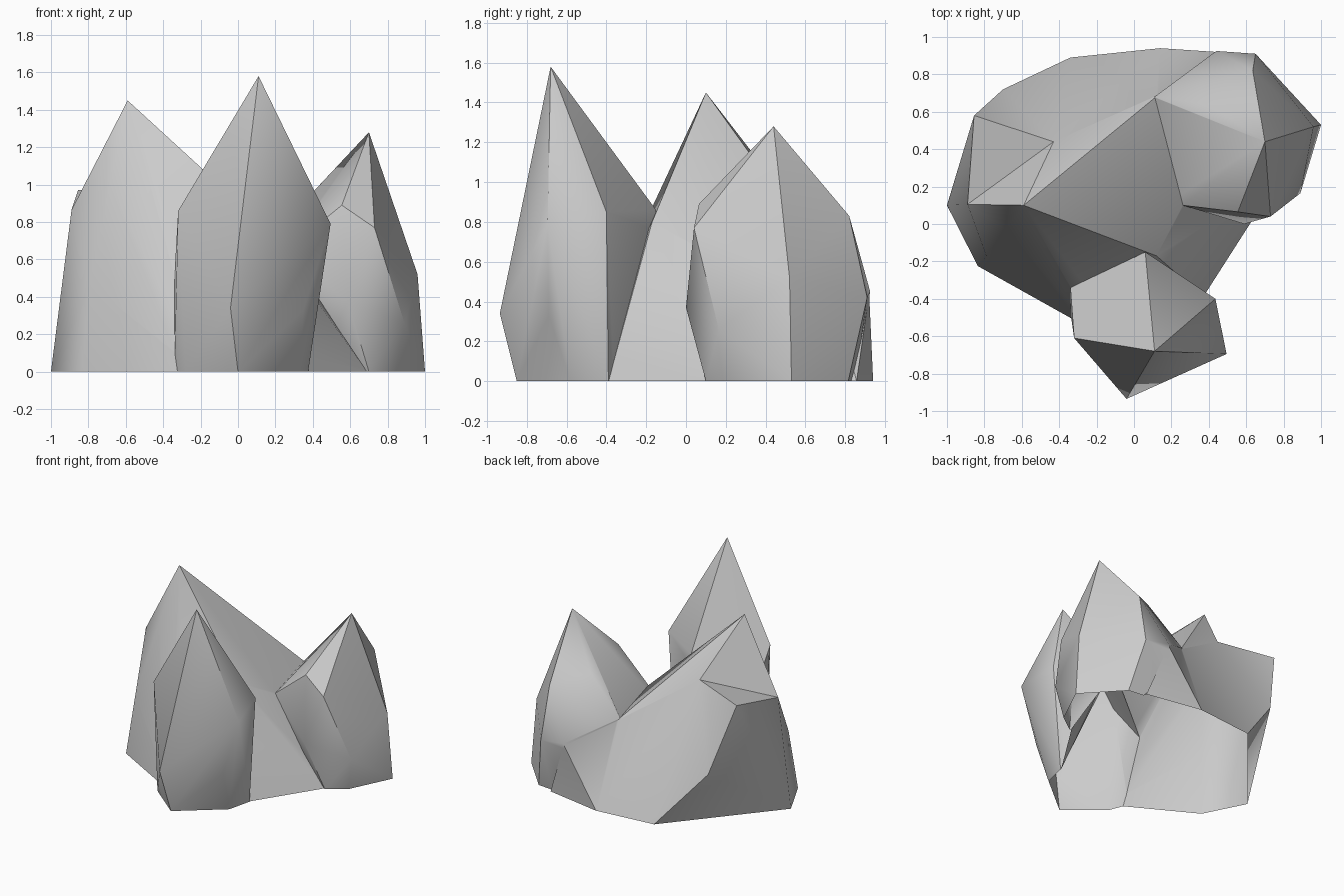
import bpy
import bmesh
import math

cube = bpy.data.objects.get("Cube")
if cube:
    bpy.data.objects.remove(cube, do_unlink=True)

# One stone grey for every rock
stone = bpy.data.materials.new("stone_grey")
stone.use_nodes = True
grey = (0.6, 0.6, 0.6, 1)
stone.diffuse_color = grey
stone.node_tree.nodes["Principled BSDF"].inputs["Base Color"].default_value = grey


def finish(bm, name):
    """Turn a closed bmesh into a stone object."""
    bmesh.ops.recalc_face_normals(bm, faces=bm.faces[:])
    mesh = bpy.data.meshes.new(name)
    bm.to_mesh(mesh)
    bm.free()
    mesh.materials.append(stone)
    rock = bpy.data.objects.new(name, mesh)
    bpy.context.scene.collection.objects.link(rock)
    return rock


def hull_rock(name, apex, shoulder, foot):
    """Faceted crystal: apex, shoulder corners, footprint on the ground."""
    bm = bmesh.new()
    for co in [apex] + shoulder + [(x, y, 0) for x, y in foot]:
        bm.verts.new(co)
    bmesh.ops.convex_hull(bm, input=bm.verts[:])
    loose = [v for v in bm.verts if not v.link_faces]
    bmesh.ops.delete(bm, geom=loose, context="VERTS")
    return finish(bm, name)


def fan_rock(name, corners, fans, floor):
    """Rock of triangle fans: each fan lists its hub, then its rim corners."""
    bm = bmesh.new()
    points = {key: bm.verts.new(co) for key, co in corners.items()}
    for fan in fans:
        hub, *rim = [points[key] for key in fan.split()]
        for a, b in zip(rim, rim[1:]):
            bm.faces.new((hub, a, b))
    bm.faces.new([points[key] for key in floor.split()])
    return finish(bm, name)


# Tall front rock
front_rock = hull_rock(
    "front_rock",
    (0.11, -0.68, 1.58),
    [(-0.04, -0.935, 0.34), (0.495, -0.695, 0.79), (0.35, -0.69, 0.33),
     (0.435, -0.4, 0.85), (0.06, -0.15, 0.86), (-0.34, -0.34, 0.51),
     (-0.32, -0.61, 0.86)],
    [(0, -0.85), (0.33, -0.58), (0.375, -0.39), (0.06, -0.25),
     (-0.34, -0.47), (-0.28, -0.62)],
)

# Short side rock
side_rock = hull_rock(
    "side_rock",
    (0.7, 0.44, 1.28),
    [(0.555, 0.065, 0.89), (0.26, 0.1, 0.65), (0.73, 0.04, 0.77),
     (0.59, 0, 0.37), (0.89, 0.165, 0.26), (0.96, 0.52, 0.52),
     (0.635, 0.82, 0.83), (0.65, 0.91, 0.42), (0.44, 0.925, 0.45),
     (0.395, 0.64, 0.92), (0.11, 0.68, 0.65)],
    [(0.7, 0.1), (0.84, 0.2), (1, 0.53), (0.735, 0.815),
     (0.4, 0.85), (0.25, 0.6), (0.4, 0.25)],
)

# Broad main rock, with a notched ledge at its back corner
cluster = fan_rock(
    "rock_cluster",
    {
        "apex": (-0.59, 0.1, 1.45),
        "brow": (-0.685, -0.025, 1.0),
        "cheek": (-0.79, -0.17, 0.465),
        "toe": (-0.835, -0.225, 0),
        "front": (-0.2, -0.58, 0),
        "saddle": (0.12, -0.17, 0.8),
        "foot": (0.37, -0.39, 0),
        "heel": (0.69, 0.11, 0),
        "slope": (0.26, 0.1, 0.655),
        "ridge": (0.13, 0.69, 0.63),
        "bulge": (0.44, 0.92, 0.44),
        "end": (0.6, 0.857, 0),
        "back": (0.14, 0.94, 0),
        "rear": (-0.34, 0.89, 0),
        "hip": (-0.7, 0.72, 0.43),
        "horn": (-0.855, 0.58, 0.97),
        "ledge": (-0.89, 0.105, 0.865),
        "side": (-1, 0.1, 0),
        "notch": (-0.43, 0.44, 1.01),
    },
    [
        "apex front brow ledge notch ridge slope saddle front",
        "front brow cheek toe",
        "cheek brow ledge side toe",
        "saddle front foot heel slope",
        "ridge slope heel end bulge back",
        "notch ledge horn hip rear back ridge",
        "side ledge horn hip rear",
        "bulge back end",
    ],
    "toe front foot heel end back rear side",
)

# Fuse the three rocks into one shell
bpy.ops.object.select_all(action="DESELECT")
cluster.select_set(True)
bpy.context.view_layer.objects.active = cluster
for rock in (front_rock, side_rock):
    fuse = cluster.modifiers.new("fuse", "BOOLEAN")
    fuse.operation = "UNION"
    fuse.solver = "EXACT"
    fuse.object = rock
    bpy.ops.object.modifier_apply(modifier=fuse.name)
    bpy.data.objects.remove(rock, do_unlink=True)

# Open the underside and shade soft with sharp creases
bm = bmesh.new()
bm.from_mesh(cluster.data)
floor = [f for f in bm.faces if all(abs(v.co.z) < 0.001 for v in f.verts)]
bmesh.ops.delete(bm, geom=floor, context="FACES")
bm.to_mesh(cluster.data)
bm.free()
bpy.ops.object.shade_smooth_by_angle(angle=math.radians(35))
